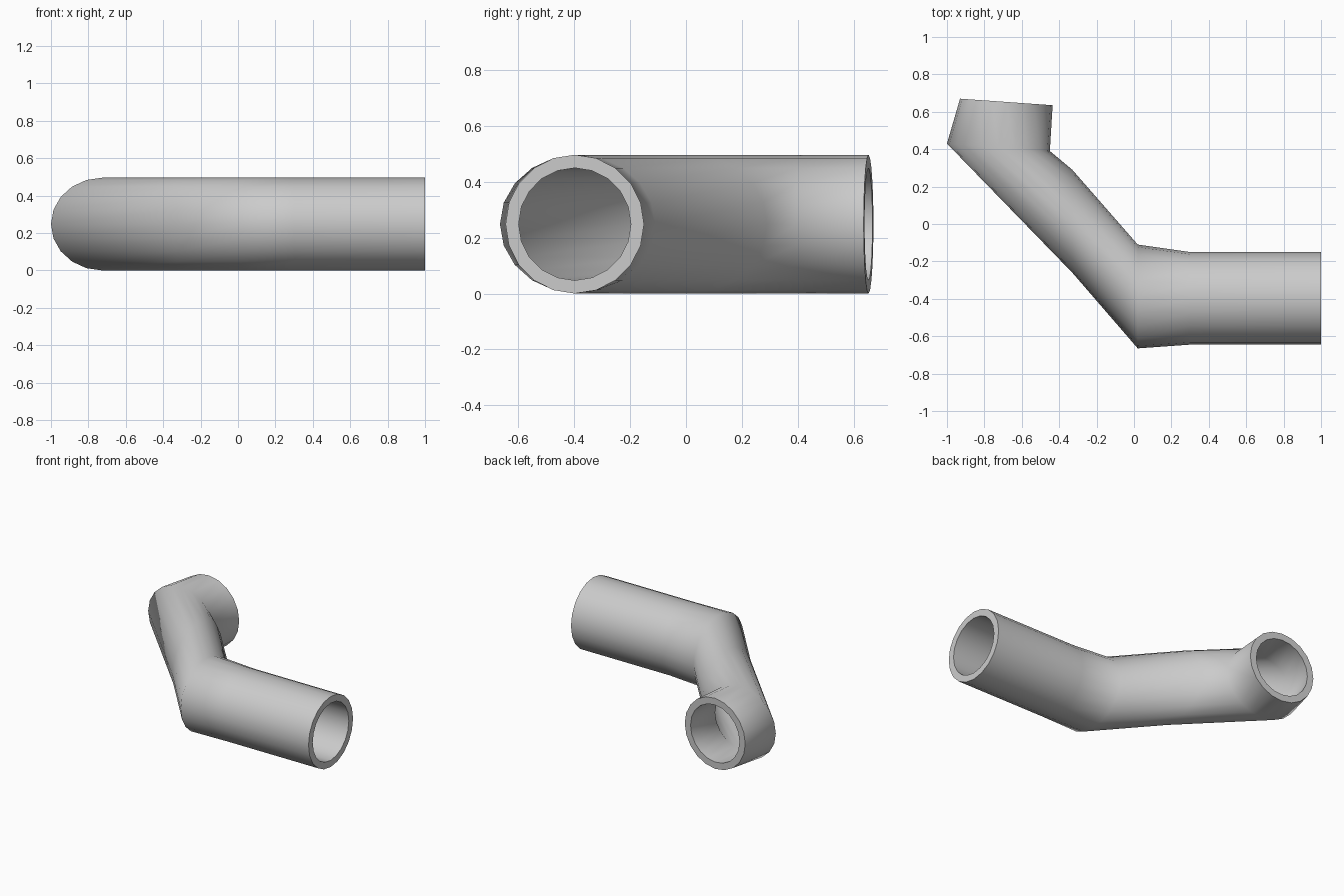
import bpy, bmesh
from math import sin, cos, tau, radians

if "Cube" in bpy.data.objects:
    bpy.data.objects.remove(bpy.data.objects["Cube"])

SIDES = 20
HALF_H = 0.248
INNER = 0.81

# Each pipe section: inner-bend edge and outer-bend edge, seen from the top
sections = [
    ((1.00, -0.15), (1.00, -0.645)),
    ((0.30, -0.15), (0.30, -0.645)),
    ((0.02, -0.11), (0.02, -0.665)),
    ((-0.33, 0.29), (-0.33, -0.26)),
    ((-0.45, 0.39), (-1.00, 0.43)),
    ((-0.435, 0.635), (-0.93, 0.67)),
]


def add_ring(bm, section, scale):
    (ax, ay), (bx, by) = section
    cx, cy = (ax + bx) / 2, (ay + by) / 2
    ring = []
    for i in range(SIDES):
        t = tau * i / SIDES
        c, s = cos(t) * scale, sin(t) * scale
        ring.append(bm.verts.new((cx + (ax - cx) * c, cy + (ay - cy) * c,
                                  HALF_H + HALF_H * s)))
    return ring


def bridge(bm, r1, r2):
    for i in range(SIDES):
        j = (i + 1) % SIDES
        bm.faces.new((r1[i], r1[j], r2[j], r2[i]))


bm = bmesh.new()
# Outer skin and inner bore
outer = [add_ring(bm, s, 1.0) for s in sections]
bore = [add_ring(bm, s, INNER) for s in sections]
# Closed loop of rings: along the outside, then back through the bore
loop = outer + bore[::-1]
for a, b in zip(loop, loop[1:] + loop[:1]):
    bridge(bm, a, b)
bmesh.ops.recalc_face_normals(bm, faces=bm.faces)

mesh = bpy.data.meshes.new("bent_pipe")
bm.to_mesh(mesh)
bm.free()
pipe = bpy.data.objects.new("bent_pipe", mesh)
bpy.context.collection.objects.link(pipe)

# Smooth walls, sharp rims
bpy.context.view_layer.objects.active = pipe
pipe.select_set(True)
bpy.ops.object.shade_smooth_by_angle(angle=radians(60))
